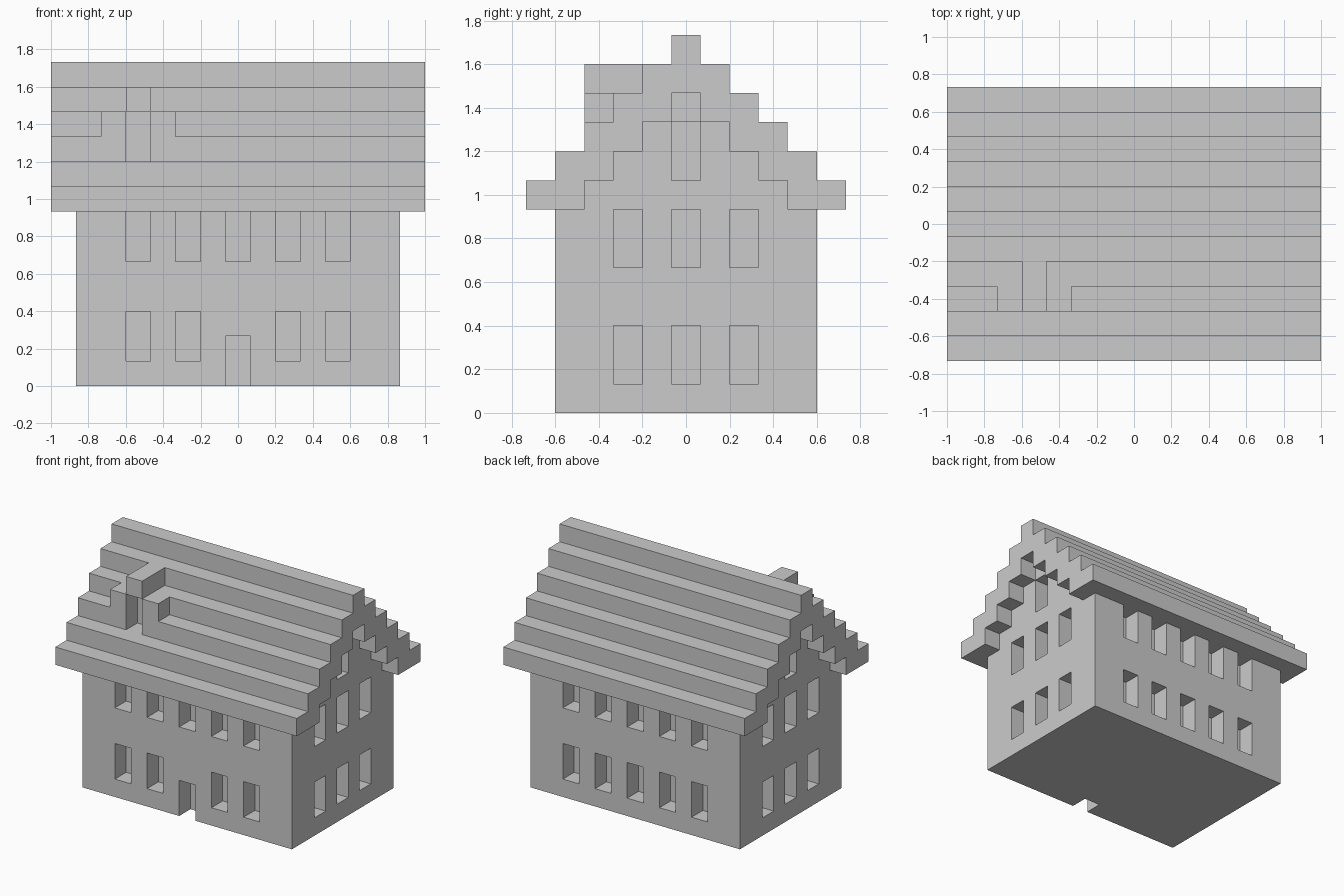
import bpy, bmesh

if "Cube" in bpy.data.objects:
    bpy.data.objects.remove(bpy.data.objects["Cube"])

U = 2 / 15  # one block; all sizes below are in blocks


def make_object(name, bm):
    bmesh.ops.recalc_face_normals(bm, faces=bm.faces)
    mesh = bpy.data.meshes.new(name)
    bm.to_mesh(mesh)
    bm.free()
    obj = bpy.data.objects.new(name, mesh)
    bpy.context.collection.objects.link(obj)
    return obj


def extrude_profile(name, half, half_length):
    """Mirror a half outline (y, z) and extrude it along x."""
    outline = half + [(-y, z) for y, z in reversed(half)]
    bm = bmesh.new()
    verts = [bm.verts.new((-half_length * U, y * U, z * U)) for y, z in outline]
    face = bm.faces.new(verts)
    new = bmesh.ops.extrude_face_region(bm, geom=[face])["geom"]
    moved = [v for v in new if isinstance(v, bmesh.types.BMVert)]
    bmesh.ops.translate(bm, verts=moved, vec=(2 * half_length * U, 0, 0))
    return make_object(name, bm)


def boxes(name, ranges):
    """One mesh of boxes, each given as (x0, x1, y0, y1, z0, z1)."""
    bm = bmesh.new()
    for x0, x1, y0, y1, z0, z1 in ranges:
        for v in bmesh.ops.create_cube(bm, size=1)["verts"]:
            v.co.x = (x1 if v.co.x > 0 else x0) * U
            v.co.y = (y1 if v.co.y > 0 else y0) * U
            v.co.z = (z1 if v.co.z > 0 else z0) * U
    return make_object(name, bm)


def cut(obj, cutter):
    mod = obj.modifiers.new("cut", "BOOLEAN")
    mod.operation = "DIFFERENCE"
    mod.solver = "EXACT"
    mod.object = cutter
    cutter.hide_render = True
    cutter.hide_set(True)


# Walls with stepped gables, reaching slightly into the roof
wall_half = [(4.5, 0), (4.5, 7.5)]
for i in range(4):
    wall_half += [(4 - i, 7.5 + i), (4 - i, 8.5 + i)]
walls = extrude_profile("walls", wall_half, 6.5)

# Stepped roof shell: outside going down, underside going up
roof_half = []
for i in range(6):
    roof_half += [(0.5 + i, 13 - i), (0.5 + i, 12 - i)]
for i in range(4):
    roof_half += [(3.5 - i, 7 + i), (3.5 - i, 8 + i)]
roof = extrude_profile("roof", roof_half, 7.5)

# Window and door recesses, one block deep
holes = []
for z in (1, 5):
    for x in (-4, -2, 0, 2, 4):
        if (x, z) == (0, 1):
            holes.append((-0.5, 0.5, -5, -3.5, -0.5, 2))  # front door
        else:
            holes.append((x - 0.5, x + 0.5, -5, -3.5, z, z + 2))
        holes.append((x - 0.5, x + 0.5, 3.5, 5, z, z + 2))
for x0, x1 in ((-7, -5.5), (5.5, 7)):
    for y, z in [(y, z) for y in (-2, 0, 2) for z in (1, 5)] + [(0, 8)]:
        holes.append((x0, x1, y - 0.5, y + 0.5, z, z + 2))
cut(walls, boxes("opening_cutter", holes))

# Dormer opening in the front roof slope
dormer_cutter = boxes("dormer_cutter", [(-4.5, -3.5, -4, -2.5, 9, 10.5)])
cut(roof, dormer_cutter)
cut(walls, dormer_cutter)

# Dormer cheeks and cap
boxes("dormer", [(-5.5, -4.5, -3.5, -2.5, 10, 11),
                 (-3.5, -2.5, -3.5, -2.5, 10, 11),
                 (-4.5, -3.5, -3.5, -1.5, 11, 12)])
